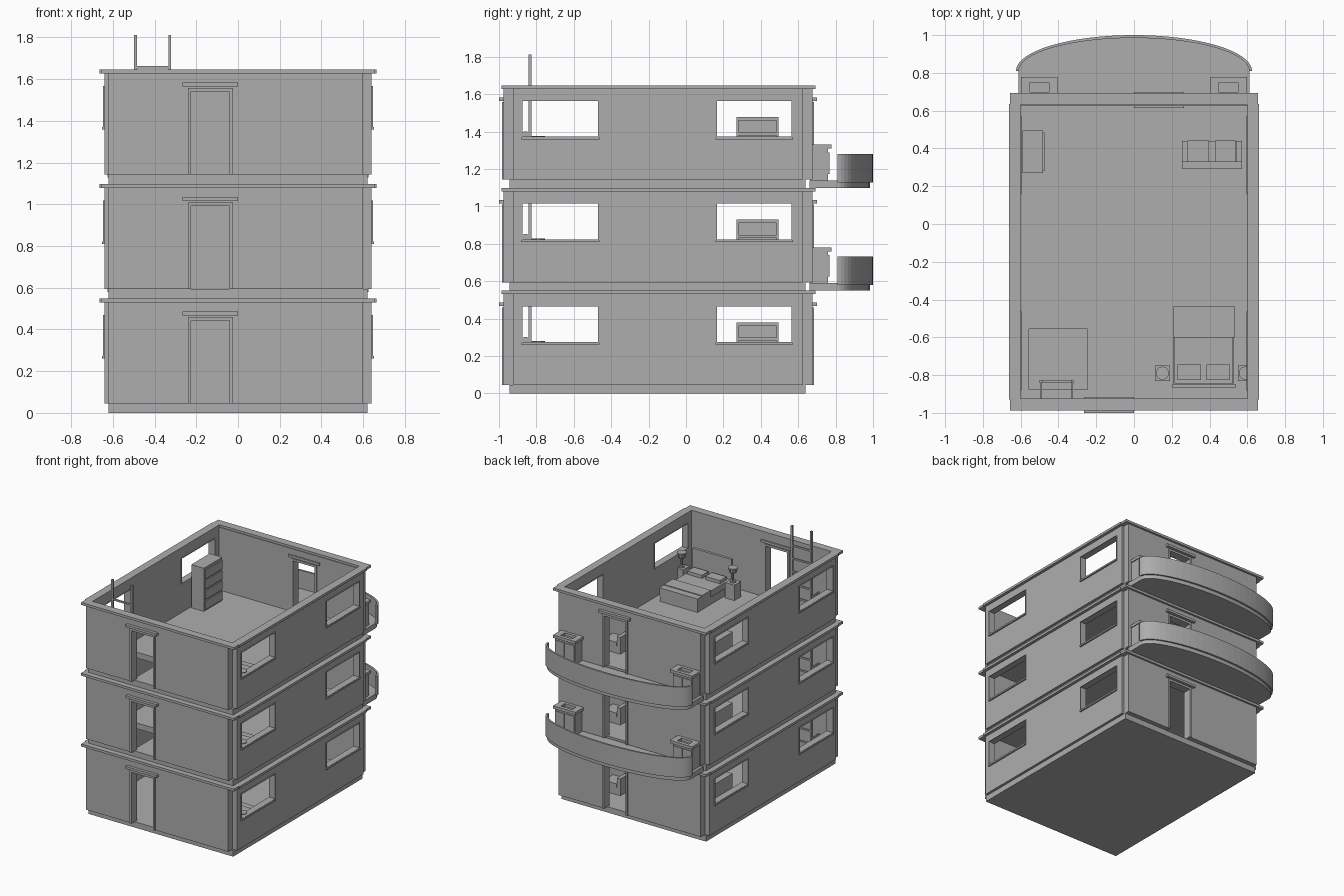
import bpy, bmesh, math
from mathutils import Vector

cube = bpy.data.objects.get("Cube")
if cube:
    bpy.data.objects.remove(cube, do_unlink=True)

STOREY = 0.549
FLOOR = 0.045
base = 0.0      # height of the storey being built

grey = bpy.data.materials.new("plain_grey")
grey.use_nodes = True
grey.diffuse_color = (0.42, 0.42, 0.42, 1)
grey.node_tree.nodes["Principled BSDF"].inputs["Base Color"].default_value = (0.42, 0.42, 0.42, 1)


def finish(name, bm):
    bmesh.ops.recalc_face_normals(bm, faces=bm.faces)
    mesh = bpy.data.meshes.new(name)
    bm.to_mesh(mesh)
    bm.free()
    mesh.materials.append(grey)
    obj = bpy.data.objects.new(name, mesh)
    obj.location.z = base
    bpy.context.collection.objects.link(obj)
    return obj


def add_box(bm, x, y, z):
    verts = bmesh.ops.create_cube(bm, size=1)["verts"]
    for v in verts:
        v.co = Vector([(r[0] + r[1]) / 2 + c * (r[1] - r[0]) for r, c in zip((x, y, z), v.co)])


def boxes(name, *parts):
    bm = bmesh.new()
    for part in parts:
        add_box(bm, *part)
    return finish(name, bm)


def panel(name, axis, u, v, w, holes=()):
    """Slab over ranges u and v, thick over w along the axis, with rectangular holes."""
    us = sorted({*u, *(c for h in holes for c in h[0])})
    vs = sorted({*v, *(c for h in holes for c in h[1])})

    def place(a, b):
        co = [a, b]
        co.insert(axis, w[0])
        return co

    bm = bmesh.new()
    grid = [[bm.verts.new(place(a, b)) for b in vs] for a in us]
    for i in range(len(us) - 1):
        for j in range(len(vs) - 1):
            a, b = (us[i] + us[i + 1]) / 2, (vs[j] + vs[j + 1]) / 2
            if not any(h[0][0] < a < h[0][1] and h[1][0] < b < h[1][1] for h in holes):
                bm.faces.new((grid[i][j], grid[i + 1][j], grid[i + 1][j + 1], grid[i][j + 1]))
    move = [0, 0, 0]
    move[axis] = w[1] - w[0]
    ext = bmesh.ops.extrude_face_region(bm, geom=bm.faces[:], use_keep_orig=True)
    bmesh.ops.translate(bm, vec=move, verts=[g for g in ext["geom"] if isinstance(g, bmesh.types.BMVert)])
    return finish(name, bm)


def prism(name, outline, z):
    bm = bmesh.new()
    face = bm.faces.new([bm.verts.new((x, y, z[0])) for x, y in outline])
    ext = bmesh.ops.extrude_face_region(bm, geom=[face], use_keep_orig=True)
    bmesh.ops.translate(bm, vec=(0, 0, z[1] - z[0]), verts=[g for g in ext["geom"] if isinstance(g, bmesh.types.BMVert)])
    return finish(name, bm)


def span(centre, size):
    return (centre - size / 2, centre + size / 2)


def flip(r, about=0.0):
    return (2 * about - r[1], 2 * about - r[0])


def arc(a, b, steps=32):
    return [(a * math.cos(math.pi * i / steps), 0.81 + b * math.sin(math.pi * i / steps))
            for i in range(steps + 1)]


def shell(n):
    # Floor slab, with a ladder hatch on the upper storeys
    hatch = [((-0.555, -0.245), (-0.875, -0.555))] if n > 1 else []
    panel(f"floor_slab_{n}", 2, (-0.62, 0.62), (-0.945, 0.64), (0, FLOOR), hatch)
    top = 0.532
    # Side walls with two framed windows each
    windows = [((-0.875, -0.47), (0.274, 0.465)), ((0.165, 0.565), (0.274, 0.465))]
    for side, s in (("left", 1), ("right", -1)):
        turn = (lambda r: r) if s > 0 else flip
        panel(f"{side}_wall_{n}", 0, (-0.925, 0.625), (FLOOR, top), turn((0.60, 0.64)), windows)
        for k, (y, z) in enumerate(windows):
            outer = ((y[0] - 0.007, y[1] + 0.007), (z[0] - 0.007, z[1] + 0.004))
            panel(f"{side}_window_frame_{n}_{k}", 0, *outer, turn((0.595, 0.648)), [(y, z)])
            boxes(f"{side}_window_sill_{n}_{k}",
                  (turn((0.60, 0.652)), (y[0] - 0.007, y[1] + 0.007), (0.26, 0.272)))
    # Front and back walls are the same wall turned half way round
    for side, back in (("front", False), ("back", True)):
        tx = flip if back else (lambda r: r)
        ty = (lambda r: flip(r, -0.15)) if back else (lambda r: r)
        door = (tx((-0.225, -0.04)), (FLOOR, 0.443))
        panel(f"{side}_wall_{n}", 1, tx((-0.62, 0.60)), (FLOOR, top), ty((-0.977, -0.925)), [door])
        panel(f"{side}_door_frame_{n}", 1, tx((-0.24, -0.025)), (FLOOR, 0.46),
              ty((-0.985, -0.918)), [door])
        boxes(f"{side}_door_lintel_{n}", (tx((-0.265, 0)), ty((-1.0, -0.915)), (0.466, 0.485)))
    # Cornice ring
    cap = (0.53, STOREY)
    boxes(f"cornice_{n}",
          ((0.60, 0.663), (-0.928, 0.635), cap), ((-0.663, -0.60), (-0.928, 0.635), cap),
          ((-0.656, 0.656), (-0.987, -0.925), cap), ((-0.656, 0.656), (0.63, 0.693), cap))


def furniture(n):
    # Bed with folded blanket, pillows and headboard
    bx = (0.21, 0.53)
    boxes(f"bed_frame_{n}", (bx, (-0.85, -0.44), (FLOOR, 0.10)))
    boxes(f"mattress_{n}", ((0.215, 0.525), (-0.845, -0.445), (0.10, 0.145)))
    boxes(f"blanket_{n}", ((0.206, 0.534), (-0.60, -0.436), (0.085, 0.152)),
          ((0.206, 0.534), (-0.60, -0.49), (0.152, 0.158)))
    boxes(f"pillows_{n}", *((span(x, 0.125), (-0.825, -0.745), (0.145, 0.17)) for x in (0.293, 0.447)))
    boxes(f"headboard_{n}", ((0.203, 0.537), (-0.868, -0.847), (FLOOR, 0.302)))
    # Bedside tables and lamps
    for k, x in enumerate((0.15, 0.59)):
        boxes(f"bedside_table_{n}_{k}", (span(x, 0.08), (-0.83, -0.75), (FLOOR, 0.165)))
        bm = bmesh.new()
        for r1, r2, z0, z1 in ((0.022, 0.022, 0.165, 0.175), (0.009, 0.009, 0.175, 0.245),
                               (0.026, 0.036, 0.24, 0.279)):
            cone = bmesh.ops.create_cone(bm, cap_ends=True, segments=10, radius1=r1, radius2=r2, depth=z1 - z0)
            bmesh.ops.translate(bm, verts=cone["verts"], vec=(x, -0.79, (z0 + z1) / 2))
        finish(f"lamp_{n}_{k}", bm)
    # Chest of drawers
    boxes(f"dresser_{n}", ((-0.59, -0.482), (0.27, 0.495), (FLOOR, 0.38)))
    boxes(f"drawers_{n}", *(((-0.482, -0.473), (0.28, 0.485), span(0.09 + 0.08 * i, 0.068)) for i in range(4)))
    # Sofa facing the back
    boxes(f"sofa_{n}", ((0.255, 0.572), (0.29, 0.44), (FLOOR, 0.10)),
          ((0.255, 0.572), (0.29, 0.33), (0.10, 0.25)),
          *((r, (0.33, 0.44), (0.10, 0.175)) for r in ((0.255, 0.285), (0.542, 0.572))))
    boxes(f"sofa_cushions_{n}", *((span(x, 0.11), (0.33, 0.443), (0.10, 0.13)) for x in (0.342, 0.483)))
    # Ladder with rungs and wall brackets
    poles = (-0.492, -0.327)
    boxes(f"ladder_{n}", *((span(x, 0.014), (-0.842, -0.826), (FLOOR, 0.713)) for x in poles),
          *(((-0.492, -0.327), (-0.84, -0.828), span(0.06 + 0.1 * i, 0.012)) for i in range(6)),
          *((span(x, 0.01), (-0.925, -0.834), span(0.2, 0.012)) for x in poles))


def balcony(n):
    # Curved slab and parapet
    prism(f"balcony_slab_{n}", [(-0.612, 0.66), (0.612, 0.66)] + arc(0.612, 0.175), (0, 0.04))
    prism(f"balcony_parapet_{n}", arc(0.625, 0.19) + arc(0.61, 0.175)[::-1], (0.03, 0.182))
    # Two counters with doors and a raised rim on top
    for side, t in (("left", lambda r: r), ("right", flip)):
        boxes(f"{side}_counter_{n}", (t((0.42, 0.59)), (0.665, 0.76), (0.04, 0.21)),
              *((t(span(x, 0.075)), (0.76, 0.766), (0.075, 0.19)) for x in (0.463, 0.547)))
        panel(f"{side}_counter_top_{n}", 2, t((0.405, 0.597)), (0.67, 0.777), (0.21, 0.232),
              [(t((0.45, 0.55)), (0.70, 0.75))])


for number in range(1, 4):
    base = (number - 1) * STOREY
    shell(number)
    furniture(number)
    if number > 1:
        balcony(number)
